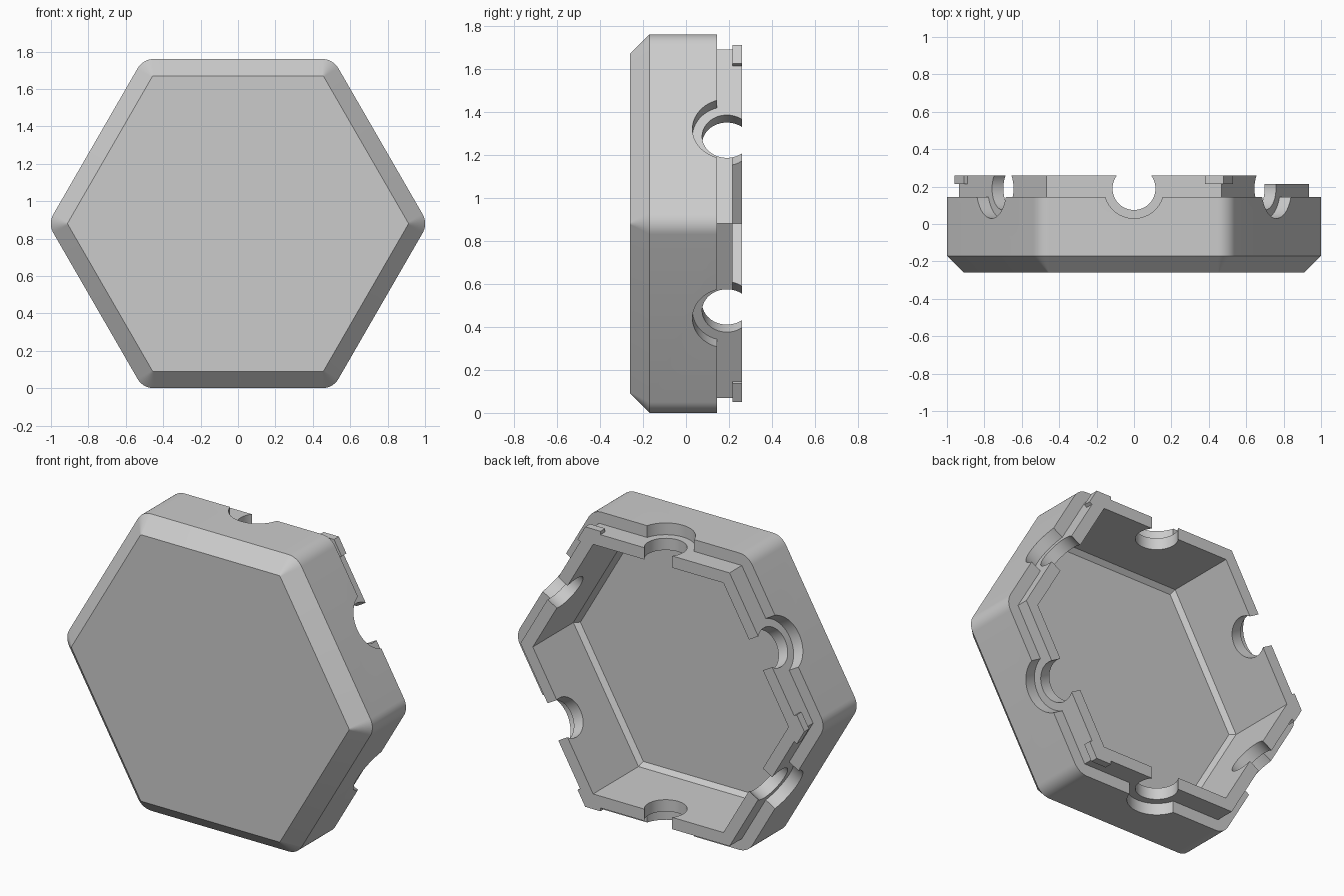
import bpy, bmesh, math
from mathutils import Vector, Matrix

cube = bpy.data.objects.get("Cube")
if cube:
    bpy.data.objects.remove(cube, do_unlink=True)

CENTRE_Z = 0.88
WALL_OUT, LIP_OUT, LIP_IN = 0.88, 0.81, 0.74
BACK, LIP_LOW, LIP_HIGH = 0.145, 0.215, 0.26
HOLE_Y = 0.19

grey = bpy.data.materials.new("plain grey")
grey.use_nodes = True
grey.diffuse_color = (0.6, 0.6, 0.6, 1)
grey.node_tree.nodes["Principled BSDF"].inputs["Base Color"].default_value = (0.6, 0.6, 0.6, 1)


def polar(radius, degrees):
    a = math.radians(degrees)
    return Vector((radius * math.cos(a), radius * math.sin(a)))


def hexagon(apothem, fillet=0.0, steps=0):
    """Outline of a hexagon with corners on the x axis, optionally rounded."""
    points = []
    for k in range(6):
        hub = polar((apothem - fillet) / math.cos(math.pi / 6), 60 * k)
        if steps == 0:
            points.append(hub)
        for i in range(steps + 1 if steps else 0):
            points.append(hub + polar(fillet, 60 * k - 30 + 60 * i / steps))
    return points


def loft(name, layers):
    """Closed solid through (outline, y) layers."""
    bm = bmesh.new()
    rings = [[bm.verts.new((p.x, y, p.y + CENTRE_Z)) for p in outline] for outline, y in layers]
    n = len(rings[0])
    for a, b in zip(rings, rings[1:]):
        for i in range(n):
            j = (i + 1) % n
            bm.faces.new((a[i], a[j], b[j], b[i]))
    bm.faces.new(rings[0])
    bm.faces.new(rings[-1])
    return finish(name, bm)


def finish(name, bm):
    bmesh.ops.recalc_face_normals(bm, faces=bm.faces)
    mesh = bpy.data.meshes.new(name)
    bm.to_mesh(mesh)
    bm.free()
    mesh.materials.append(grey)
    obj = bpy.data.objects.new(name, mesh)
    bpy.context.collection.objects.link(obj)
    return obj


def bore(name, degrees, radius, start, end):
    """Cylinder pointing outward through one side of the hexagon."""
    bm = bmesh.new()
    bmesh.ops.create_cone(bm, cap_ends=True, segments=64, radius1=radius,
                          radius2=radius, depth=end - start)
    d = polar(1, degrees)
    direction = Vector((d.x, 0, d.y))
    turn = direction.to_track_quat('Z', 'Y').to_matrix().to_4x4()
    place = Matrix.Translation(direction * (start + end) / 2 + Vector((0, HOLE_Y, CENTRE_Z)))
    bm.transform(place @ turn)
    return finish(name, bm)


def combine(target, tool, operation):
    mod = target.modifiers.new("join", 'BOOLEAN')
    mod.operation, mod.solver, mod.object = operation, 'EXACT', tool
    bpy.context.view_layer.objects.active = target
    bpy.ops.object.modifier_apply(modifier=mod.name)
    bpy.data.objects.remove(tool, do_unlink=True)


# Outer shell with rounded corners and a chamfered front
shell = loft("hexagonal_shell", [
    (hexagon(0.79, 0.01, 8), -0.26),
    (hexagon(WALL_OUT, 0.1, 8), -0.17),
    (hexagon(WALL_OUT, 0.1, 8), BACK)])

# Narrower lip standing up from the back of the shell
combine(shell, loft("lip", [(hexagon(LIP_OUT), 0), (hexagon(LIP_OUT), LIP_HIGH)]), 'UNION')

# Hollow inside with a small bevel around the floor
combine(shell, loft("cavity", [
    (hexagon(LIP_IN - 0.025), -0.19),
    (hexagon(LIP_IN), -0.165),
    (hexagon(LIP_IN), 0.5)]), 'DIFFERENCE')

# Lower stretch of lip around the +x corner
wedge = [Vector((0, 0)), polar(1.5, -30), polar(1.5, 30)]
combine(shell, loft("lip_cut", [(wedge, LIP_LOW), (wedge, 0.5)]), 'DIFFERENCE')

# Round opening with a wider counterbore in every side
for k in range(6):
    angle = 30 + 60 * k
    combine(shell, bore("opening", angle, 0.115, 0.6, 1.0), 'DIFFERENCE')
    combine(shell, bore("counterbore", angle, 0.16, LIP_OUT, 1.0), 'DIFFERENCE')

bpy.ops.object.select_all(action='DESELECT')
shell.select_set(True)
bpy.context.view_layer.objects.active = shell
bpy.ops.object.shade_smooth_by_angle(angle=math.radians(30))

# Bent snap tabs around every second corner of the lip
for k, angle in enumerate((60, 180, 300)):
    outer = polar((LIP_OUT + 0.02) / math.cos(math.pi / 6), angle)
    inner = polar(LIP_OUT / math.cos(math.pi / 6), angle)
    before, after = polar(0.1, angle - 120), polar(0.1, angle + 120)
    inset_a, inset_b = polar(0.02, angle - 30), polar(0.02, angle + 30)
    tab = [outer + before, outer, outer + after,
           outer + after - inset_b, inner, outer + before - inset_a]
    loft("snap_tab_%d" % (k + 1), [(tab, LIP_LOW), (tab, LIP_HIGH)])
